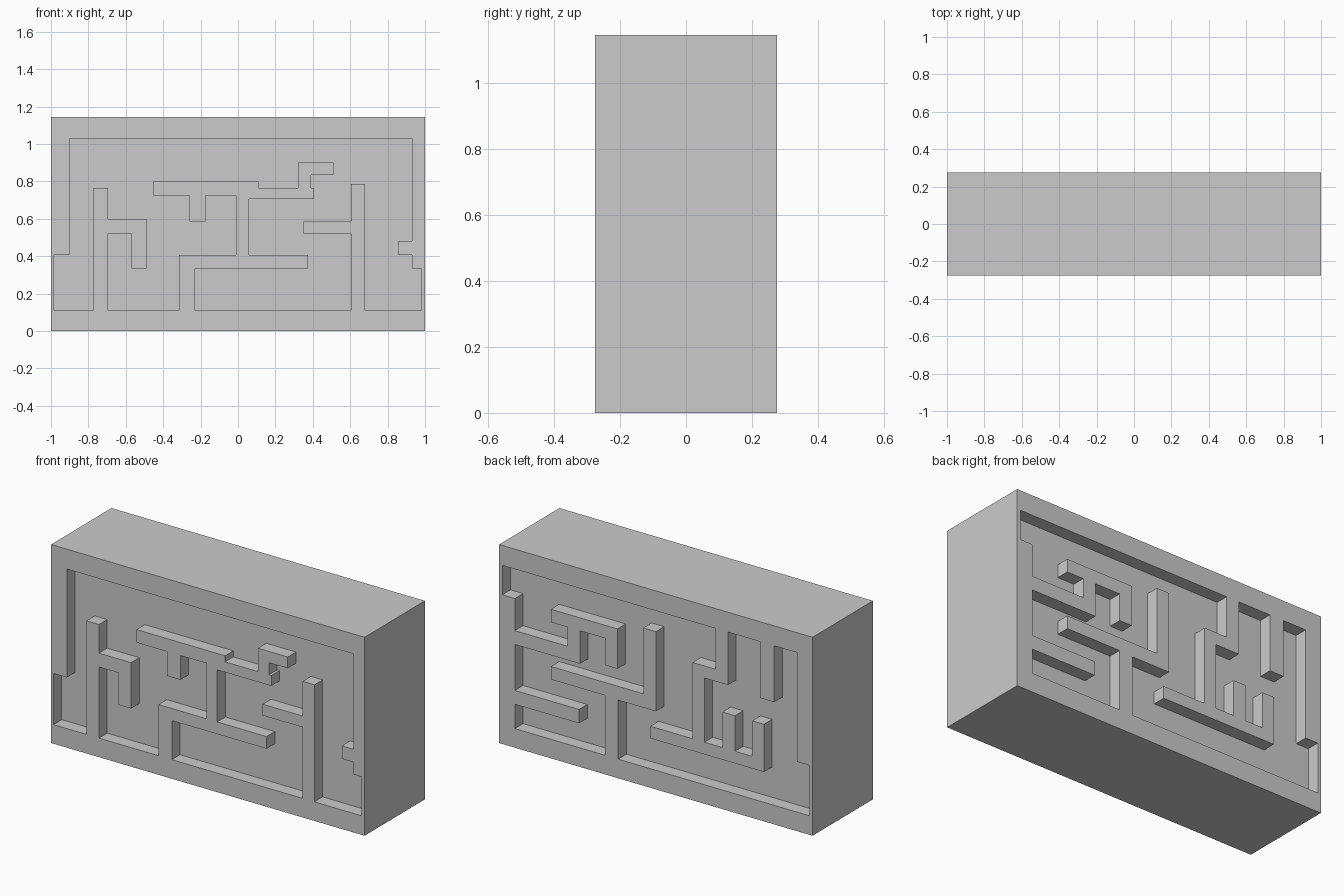
import bpy
import bmesh

if "Cube" in bpy.data.objects:
    bpy.data.objects.remove(bpy.data.objects["Cube"])

W, D, H = 2.0, 0.55, 1.145   # block size
DEPTH = 0.075                # depth of the sunken maze passages

# Right-angled outlines: x and z alternate, each number is the next turn.
FRONT = [-.90, 1.03, .93, .48, .855, .405, .93, .335, .98, .11,
         .68, .785, .605, .585, .35, .52, .605, .11, -.23, .335,
         .375, .405, .06, .705, .405, .765, .39, .835, .51, .90,
         .32, .765, .11, .80, -.455, .725, -.26, .585, -.175, .725,
         -.01, .405, -.315, .11, -.695, .52, -.57, .335, -.49, .60,
         -.695, .765, -.775, .11, -.985, .405]
BACK = [.98, 1.03, -.38, .795, -.235, .355, .035, .285, -.69, .56,
        -.615, .355, -.505, .56, -.425, .355, -.31, .725, -.46, 1.03,
        -.665, .705, -.755, 1.03, -.90, .40, -.98, .11, .24, .45,
        0, .91, .08, .53, .67, .455, .325, .11, .90, .25,
        .49, .33, .90, .595, .485, .785, .325, .63, .245, .86,
        .67, .785, .565, .675, .90, .86]


def corners(turns):
    n = len(turns)
    pts = []
    for i in range(n):
        a, b = turns[i], turns[(i + 1) % n]
        pts.append((a, b) if i % 2 == 0 else (b, a))
    return pts


def prism(name, outline, y0, y1):
    """Extrude an x-z outline from y0 to y1."""
    bm = bmesh.new()
    face = bm.faces.new([bm.verts.new((x, y0, z)) for x, z in outline])
    ext = bmesh.ops.extrude_face_region(bm, geom=[face], use_keep_orig=True)
    verts = [g for g in ext["geom"] if isinstance(g, bmesh.types.BMVert)]
    bmesh.ops.translate(bm, verts=verts, vec=(0, y1 - y0, 0))
    bmesh.ops.recalc_face_normals(bm, faces=bm.faces)
    mesh = bpy.data.meshes.new(name)
    bm.to_mesh(mesh)
    bm.free()
    ob = bpy.data.objects.new(name, mesh)
    bpy.context.collection.objects.link(ob)
    return ob


# Solid block
block = prism("maze_block", corners([-W / 2, 0, W / 2, H]), -D / 2, D / 2)

# Sink a different maze into the front and the back
for name, turns, side in (("front_maze_cutter", FRONT, -1),
                          ("back_maze_cutter", BACK, 1)):
    cutter = prism(name, corners(turns), side * (D / 2 - DEPTH), side * (D / 2 + 0.05))
    cutter.hide_render = True
    mod = block.modifiers.new(name, "BOOLEAN")
    mod.operation = "DIFFERENCE"
    mod.solver = "EXACT"
    mod.object = cutter
    bpy.context.view_layer.objects.active = block
    bpy.ops.object.modifier_apply(modifier=mod.name)
    bpy.data.objects.remove(cutter)
